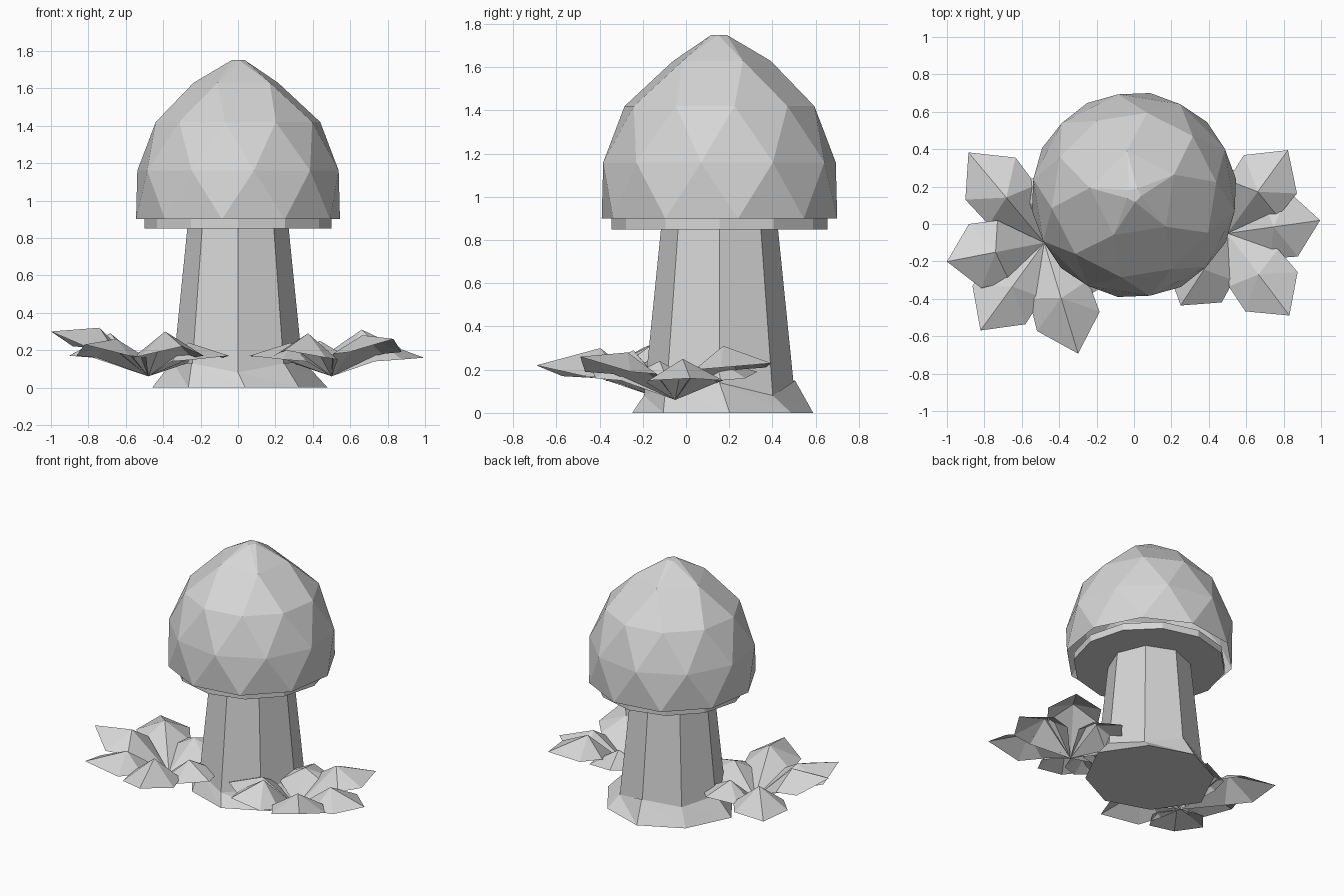
import bpy, bmesh
from math import sin, cos, radians, tau
from mathutils import Vector

cube = bpy.data.objects.get("Cube")
if cube:
    bpy.data.objects.remove(cube, do_unlink=True)

grey = bpy.data.materials.new("plain_grey")
grey.use_nodes = True
colour = (0.67, 0.67, 0.67, 1)
grey.diffuse_color = colour
grey.node_tree.nodes["Principled BSDF"].inputs["Base Color"].default_value = colour

CENTRE_Y = 0.155


def ring(radius, z, sides, turn=0.0):
    """Points of a level polygon around the mushroom axis."""
    angles = [radians(turn) + tau * i / sides for i in range(sides)]
    return [Vector((radius * cos(a), CENTRE_Y + radius * sin(a), z)) for a in angles]


def finish(name, bm):
    mesh = bpy.data.meshes.new(name)
    bm.to_mesh(mesh)
    bm.free()
    mesh.materials.append(grey)
    obj = bpy.data.objects.new(name, mesh)
    bpy.context.collection.objects.link(obj)
    return obj


def hull(name, points, open_bottom=False):
    """Faceted convex solid wrapped around stacked rings."""
    bm = bmesh.new()
    for p in points:
        bm.verts.new(p)
    bmesh.ops.convex_hull(bm, input=bm.verts)
    bmesh.ops.dissolve_limit(bm, angle_limit=radians(1), verts=bm.verts, edges=bm.edges)
    bmesh.ops.recalc_face_normals(bm, faces=bm.faces)
    if open_bottom:
        under = [f for f in bm.faces if f.normal.z < -0.9]
        bmesh.ops.delete(bm, geom=under, context='FACES')
    return finish(name, bm)


# Cap: an open shell whose staggered rings give the triangular facets
hull("cap", ring(0.552, 0.90, 10, 9) + ring(0.545, 1.16, 10, 27) + ring(0.445, 1.42, 10, 9)
     + ring(0.24, 1.63, 5, 27) + ring(0.038, 1.75, 5, 63), open_bottom=True)

# Rim under the cap, and stem
hull("cap_rim", ring(0.5, 0.85, 12) + ring(0.5, 0.90, 12))
hull("stem", ring(0.355, 0.02, 8) + ring(0.27, 0.86, 8))


def build_root_flare(foot_radii, top_heights):
    """Uneven skirt from the ground up to the stem corners."""
    bm = bmesh.new()
    foot, top = [], []
    for i, (radius, height) in enumerate(zip(foot_radii, top_heights)):
        a, b = radians(45 * i + 4), radians(45 * i)
        foot.append(bm.verts.new((0.01 + radius * cos(a), 0.17 + radius * sin(a), 0)))
        top.append(bm.verts.new((0.35 * cos(b), CENTRE_Y + 0.35 * sin(b), height)))
    for i in range(8):
        j = (i + 1) % 8
        bm.faces.new((foot[i], foot[j], top[i]))
        bm.faces.new((foot[j], top[j], top[i]))
    bm.faces.new(foot[::-1])
    return finish("root_flare", bm)


build_root_flare((0.47, 0.42, 0.42, 0.42, 0.47, 0.42, 0.42, 0.42),
                 (0.14, 0.08, 0.15, 0.12, 0.14, 0.13, 0.08, 0.13))


def add_leaf(bm, base, angle, length, tip_z, ridge_z, side_z):
    """Folded broad leaf with a raised centre crease and shouldered sides."""
    a = radians(angle)
    along, across = Vector((cos(a), sin(a), 0)), Vector((-sin(a), cos(a), 0))

    def point(f, w, z):
        p = base + along * length * f + across * w
        return bm.verts.new((p.x, p.y, z))

    root, ridge, tip = point(0, 0, base.z), point(0.5, 0, ridge_z), point(1, 0, tip_z)
    for side in (1, -1):
        shoulder = point(0.42, 0.165 * side, side_z - 0.01)
        corner = point(0.71, 0.175 * side, side_z)
        for face in ((root, ridge, shoulder), (shoulder, ridge, corner), (ridge, tip, corner)):
            bm.faces.new(face[::side])


def leaf_cluster(name, base, leaves):
    bm = bmesh.new()
    for leaf in leaves:
        add_leaf(bm, Vector(base), *leaf)
    return finish(name, bm)


# Leaves: angle, length, tip height, crease height, side height
leaf_cluster("right_leaf_cluster", (-0.48, -0.10, 0.06), [
    (130, 0.63, 0.18, 0.29, 0.17),
    (191, 0.53, 0.30, 0.32, 0.22),
    (234, 0.58, 0.23, 0.26, 0.17),
    (287, 0.62, 0.22, 0.30, 0.17),
    (340, 0.46, 0.17, 0.24, 0.15),
    (75, 0.42, 0.19, 0.25, 0.16),
])
leaf_cluster("left_leaf_cluster", (0.50, -0.05, 0.06), [
    (54, 0.55, 0.23, 0.31, 0.21),
    (8, 0.50, 0.16, 0.25, 0.15),
    (-53, 0.55, 0.26, 0.28, 0.19),
    (-123, 0.46, 0.20, 0.29, 0.16),
    (198, 0.46, 0.17, 0.24, 0.15),
    (108, 0.40, 0.19, 0.25, 0.16),
])
